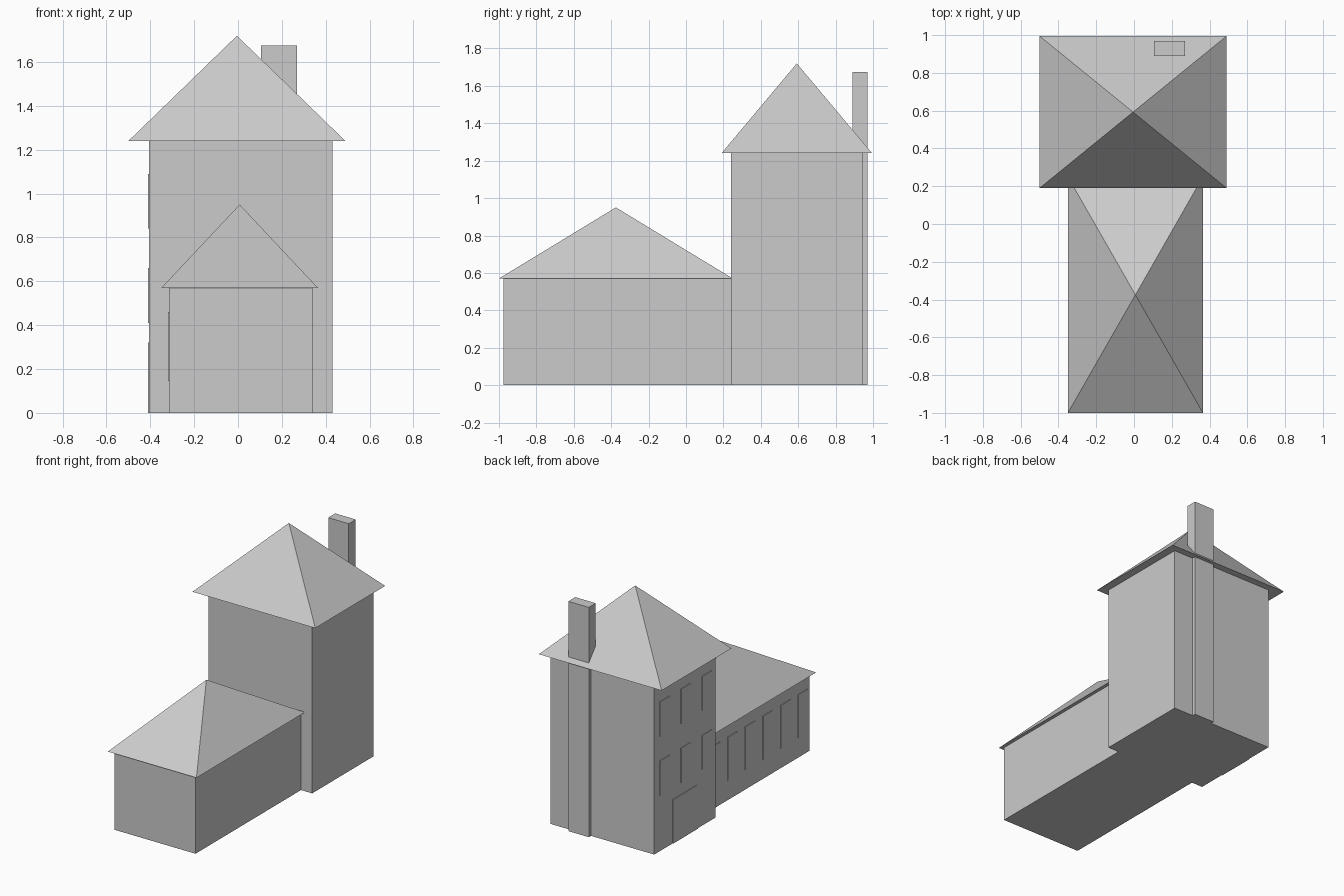
import bpy
import bmesh

if "Cube" in bpy.data.objects:
    bpy.data.objects.remove(bpy.data.objects["Cube"])


def add_mesh(name, verts, faces):
    mesh = bpy.data.meshes.new(name)
    mesh.from_pydata(verts, [], faces)
    bm = bmesh.new()
    bm.from_mesh(mesh)
    bmesh.ops.recalc_face_normals(bm, faces=bm.faces)
    bm.to_mesh(mesh)
    bm.free()
    obj = bpy.data.objects.new(name, mesh)
    bpy.context.collection.objects.link(obj)
    return obj


def box(name, x, y, z):
    verts = [(a, b, c) for a in x for b in y for c in z]
    faces = [(0, 1, 3, 2), (4, 6, 7, 5), (0, 4, 5, 1),
             (2, 3, 7, 6), (0, 2, 6, 4), (1, 5, 7, 3)]
    return add_mesh(name, verts, faces)


def pyramid_roof(name, x, y, eave, apex):
    verts = [(x[0], y[0], eave), (x[1], y[0], eave),
             (x[1], y[1], eave), (x[0], y[1], eave),
             (sum(x) / 2, sum(y) / 2, apex)]
    faces = [(3, 2, 1, 0), (0, 1, 4), (1, 2, 4), (2, 3, 4), (3, 0, 4)]
    return add_mesh(name, verts, faces)


def left_panel(name, wall_x, y, z):
    # thin panel set into a wall that faces -x
    return box(name, (wall_x - 0.005, wall_x + 0.01), y, z)


TOWER_LEFT, WING_LEFT = -0.405, -0.315

# Tall rear tower
box("tower_walls", (TOWER_LEFT, 0.43), (0.24, 0.945), (0, 1.24))
pyramid_roof("tower_roof", (-0.5, 0.49), (0.19, 0.995), 1.24, 1.72)

# Low front wing
box("wing_walls", (WING_LEFT, 0.34), (-0.975, 0.24), (0, 0.57))
pyramid_roof("wing_roof", (-0.35, 0.365), (-1.0, 0.25), 0.57, 0.95)

# Chimney running up the back wall from the ground
box("chimney", (0.105, 0.27), (0.89, 0.97), (0, 1.675))

# Tower windows: two rows of three
for row, z in enumerate(((0.41, 0.66), (0.84, 1.09))):
    for col in range(3):
        y = 0.285 + 0.245 * col
        left_panel(f"tower_window_{row}_{col}", TOWER_LEFT, (y, y + 0.11), z)

# Door
left_panel("door", TOWER_LEFT, (0.45, 0.735), (0, 0.32))

# Wing windows
for i in range(6):
    y = -0.95 + 0.203 * i
    left_panel(f"wing_window_{i}", WING_LEFT, (y, y + 0.11), (0.145, 0.46))
